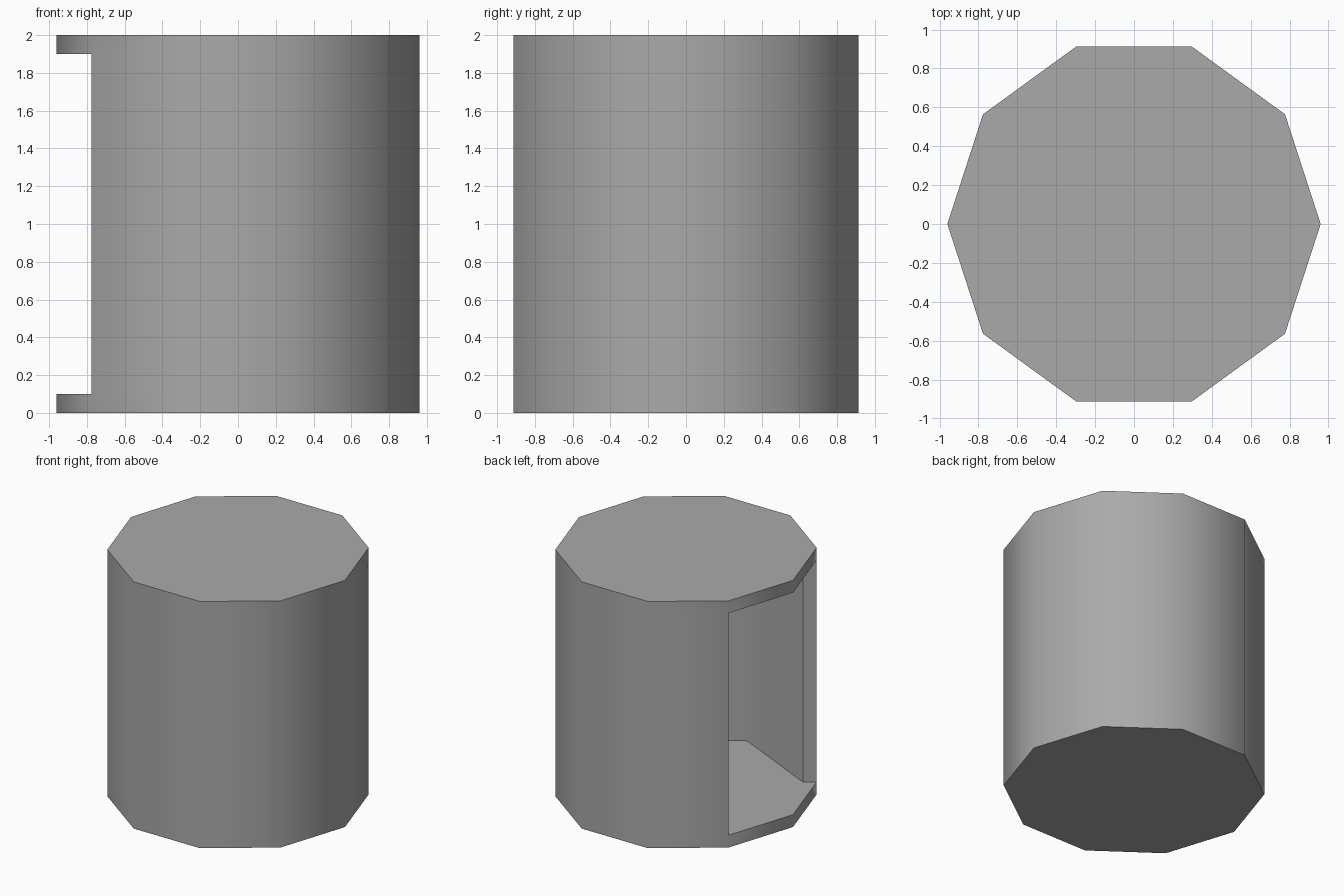
import bpy, bmesh, math

cube = bpy.data.objects.get("Cube")
if cube:
    bpy.data.objects.remove(cube, do_unlink=True)

SIDES = 10            # outer facets
OUTER, INNER = 0.96, 0.86
LEVELS = [0, 0.1, 1.9, 2]
OPEN = (4, 5)         # outer facets left open between floor and ceiling
INNER_STEPS = 5       # coarse facets of the inner wall

grey = bpy.data.materials.new("grey")
grey.use_nodes = True
grey.diffuse_color = (0.4, 0.4, 0.4, 1)
grey.node_tree.nodes["Principled BSDF"].inputs["Base Color"].default_value = grey.diffuse_color

bm = bmesh.new()


def point(radius, angle, z):
    return bm.verts.new((radius * math.cos(angle), radius * math.sin(angle), z))


# Outer rings at each level
step = math.tau / SIDES
rings = [[point(OUTER, i * step, z) for i in range(SIDES)] for z in LEVELS]

# Outer wall bands, with the doorway left out of the middle band
for level in range(len(LEVELS) - 1):
    for i in range(SIDES):
        if level == 1 and i in OPEN:
            continue
        j = (i + 1) % SIDES
        low, high = rings[level], rings[level + 1]
        bm.faces.new((low[i], low[j], high[j], high[i]))

# Base and lid outside faces
bm.faces.new(rings[0][::-1])
bm.faces.new(rings[-1])

# Inner wall, running round from one door jamb to the other
first, last = OPEN[0], OPEN[-1] + 1
sweep = math.tau - (last - first) * step
angles = [last * step + sweep * k / INNER_STEPS for k in range(INNER_STEPS + 1)]
inner_low, inner_high = [[point(INNER, a, z) for a in angles] for z in LEVELS[1:3]]
for k in range(INNER_STEPS):
    bm.faces.new((inner_low[k + 1], inner_low[k], inner_high[k], inner_high[k + 1]))

# Door jambs
for outer, inner in ((last, 0), (first, -1)):
    bm.faces.new((rings[1][outer], rings[2][outer], inner_high[inner], inner_low[inner]))

# Floor and ceiling, reaching out to the rim at the doorway
for ring, arc in ((rings[1], inner_low), (rings[2], inner_high)):
    bm.faces.new(ring[first:last + 1] + arc)

bmesh.ops.recalc_face_normals(bm, faces=bm.faces)
mesh = bpy.data.meshes.new("open_drum")
bm.to_mesh(mesh)
bm.free()
mesh.materials.append(grey)
drum = bpy.data.objects.new("open_drum", mesh)
bpy.context.collection.objects.link(drum)

# Smooth round the drum, crisp at the rims and jambs
bpy.ops.object.select_all(action='DESELECT')
drum.select_set(True)
bpy.context.view_layer.objects.active = drum
bpy.ops.object.shade_smooth_by_angle(angle=math.radians(59))
